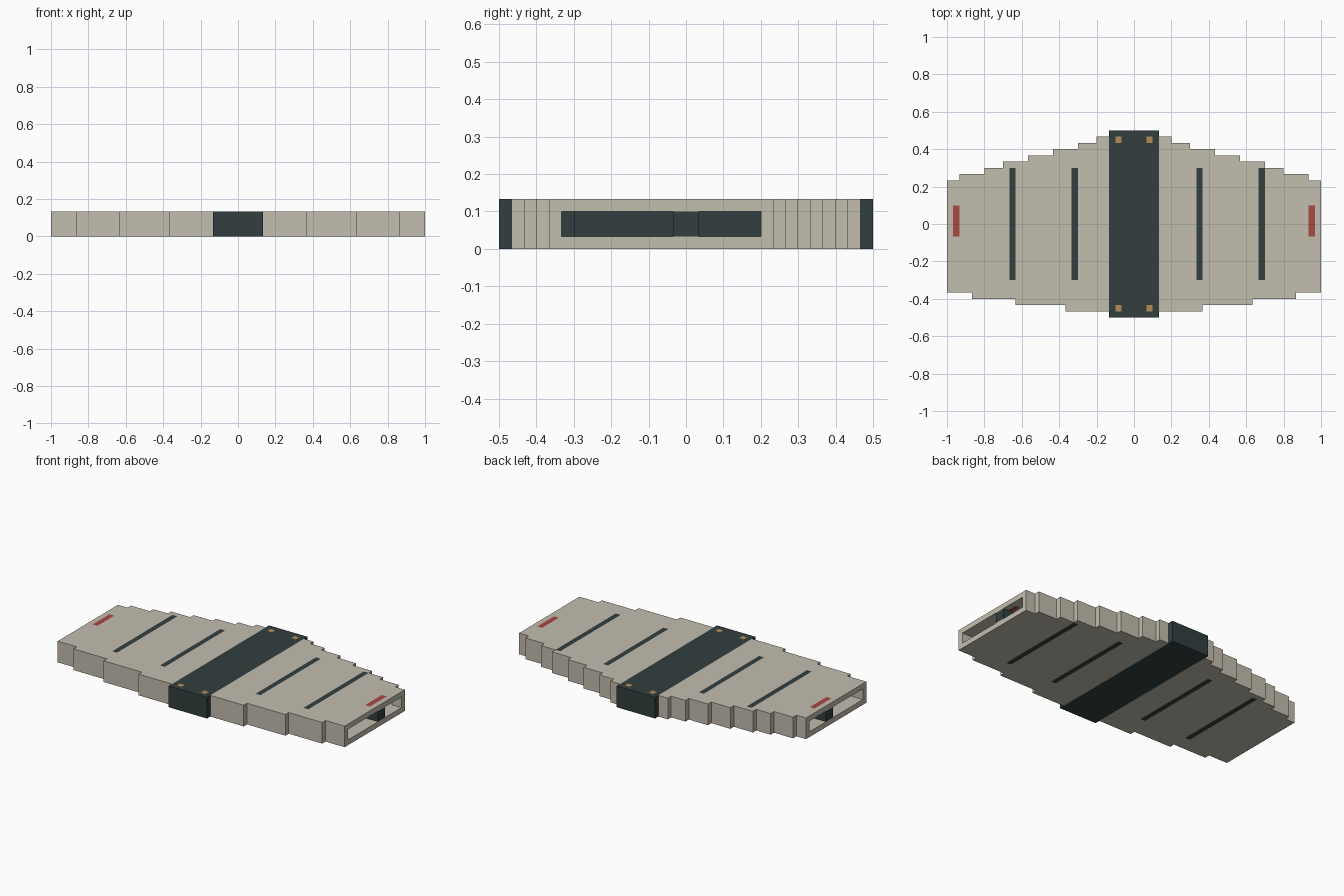
import bpy, bmesh
from mathutils import Vector

if "Cube" in bpy.data.objects:
    bpy.data.objects.remove(bpy.data.objects["Cube"])

U = 1 / 30  # size of one cube cell


def material(name, rgb):
    m = bpy.data.materials.new(name)
    lin = [((c / 255 + 0.055) / 1.055) ** 2.4 for c in rgb]
    m.diffuse_color = (*lin, 1)
    m.use_nodes = True
    m.node_tree.nodes["Principled BSDF"].inputs["Base Color"].default_value = m.diffuse_color
    return m


tan = material("warm_grey", (196, 189, 175))
dark = material("dark_slate", (50, 63, 63))
red = material("red", (168, 72, 66))
gold = material("gold", (176, 141, 86))

# (distance from the middle, edge distance) for the stepped outline, in cells
BACK = [(4, 15), (6, 14), (9, 13), (13, 12), (17, 11), (21, 10), (24, 9), (28, 8), (30, 7)]
FRONT = [(4, 15), (11, 14), (19, 13), (26, 12), (30, 11)]


def step(table, a):
    return next(edge for limit, edge in table if a <= limit)


cells = {}


def fill(part, xs, ys, zs):
    for i in xs:
        for j in ys:
            for k in zs:
                cells[i, j, k] = part


# hollow stepped shell, open at both ends
for i in range(-30, 30):
    a = max(i + 1, -i)
    f, b = step(FRONT, a), step(BACK, a)
    fill("shell", [i], range(-f, b), (0, 3))
    fill("shell", [i], (-f, b - 1), range(4))

# spar along the inside, cross ribs and the solid centre band
fill("spar", range(-30, 30), (-1, 0), (1, 2))
fill("ribs", (-20, -10, 10, 20), range(-9, 9), range(4))
fill("centre_band", range(-4, 4), range(-15, 15), range(4))

# inlaid markers in the upper skin
fill("end_markers", (-29, 28), range(-2, 3), [3])
fill("band_studs", (-3, 2), (-14, 13), [3])


def build(part, mat):
    """Make the open faces of one part and merge the flat areas."""
    bm = bmesh.new()
    verts = {}

    def vert(p):
        if p not in verts:
            verts[p] = bm.verts.new(Vector(p) * U)
        return verts[p]

    for c, owner in cells.items():
        if owner != part:
            continue
        for ax in range(3):
            for s in (0, 1):
                n = list(c)
                n[ax] += 2 * s - 1
                if tuple(n) in cells:
                    continue
                ring = []
                for du, dv in ((0, 0), (1, 0), (1, 1), (0, 1)):
                    p = list(c)
                    p[ax] += s
                    p[(ax + 1) % 3] += du
                    p[(ax + 2) % 3] += dv
                    ring.append(vert(tuple(p)))
                bm.faces.new(ring if s else ring[::-1])
    bmesh.ops.dissolve_limit(bm, angle_limit=0.01, verts=bm.verts[:], edges=bm.edges[:])
    me = bpy.data.meshes.new(part)
    bm.to_mesh(me)
    bm.free()
    me.materials.append(mat)
    bpy.context.collection.objects.link(bpy.data.objects.new(part, me))


for part, mat in (("shell", tan), ("spar", dark), ("ribs", dark), ("centre_band", dark),
                  ("end_markers", red), ("band_studs", gold)):
    build(part, mat)
